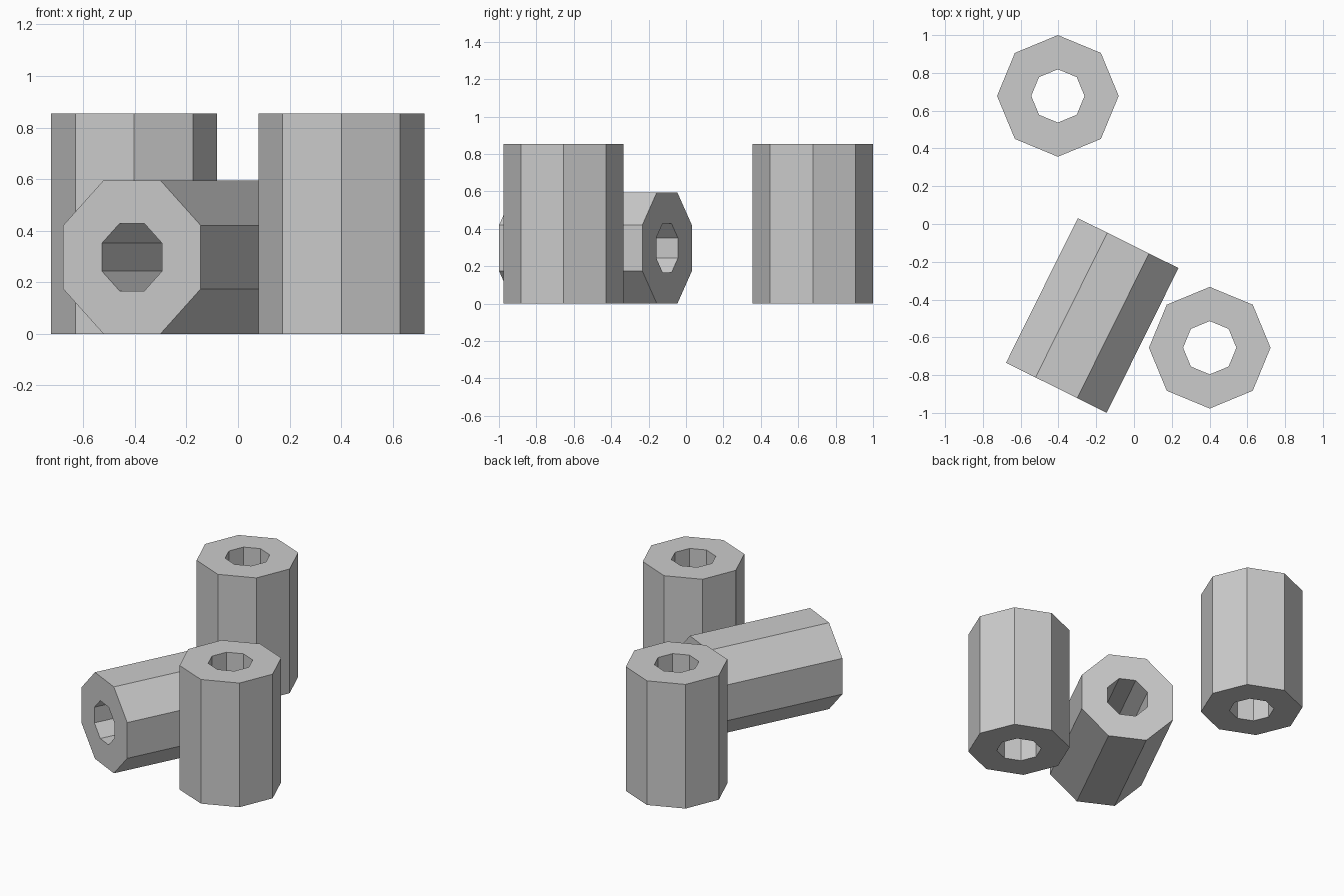
import bpy, bmesh
from math import radians, cos, sin, tau, pi
from mathutils import Matrix

if "Cube" in bpy.data.objects:
    bpy.data.objects.remove(bpy.data.objects["Cube"])

SIDES, R_OUT, R_IN, LENGTH = 8, 0.322, 0.141, 0.855


def tube(name, matrix):
    """Octagonal tube along local z, centred on its origin."""
    bm = bmesh.new()

    def ring(r, z):
        return [bm.verts.new((r * cos(tau * i / SIDES), r * sin(tau * i / SIDES), z))
                for i in range(SIDES)]

    h = LENGTH / 2
    # closed cross-section: outer wall, top rim, bore, bottom rim
    rings = [ring(R_OUT, -h), ring(R_OUT, h), ring(R_IN, h), ring(R_IN, -h)]
    for k in range(4):
        a, b = rings[k], rings[(k + 1) % 4]
        for i in range(SIDES):
            j = (i + 1) % SIDES
            bm.faces.new((a[i], a[j], b[j], b[i]))
    bmesh.ops.recalc_face_normals(bm, faces=bm.faces[:])
    mesh = bpy.data.meshes.new(name)
    bm.to_mesh(mesh)
    bm.free()
    obj = bpy.data.objects.new(name, mesh)
    bpy.context.collection.objects.link(obj)
    obj.matrix_world = matrix
    return obj


# Two standing tubes
tube("standing_tube_back", Matrix.Translation((-0.403, 0.678, LENGTH / 2)))
tube("standing_tube_front", Matrix.Translation((0.401, -0.655, LENGTH / 2)))

# One tube lying on a flat side, turned in plan
tube("lying_tube",
     Matrix.Translation((-0.221, -0.484, R_OUT * cos(pi / SIDES)))
     @ Matrix.Rotation(radians(63.6), 4, 'Z')
     @ Matrix.Rotation(radians(90), 4, 'Y')
     @ Matrix.Rotation(pi / SIDES, 4, 'Z'))
